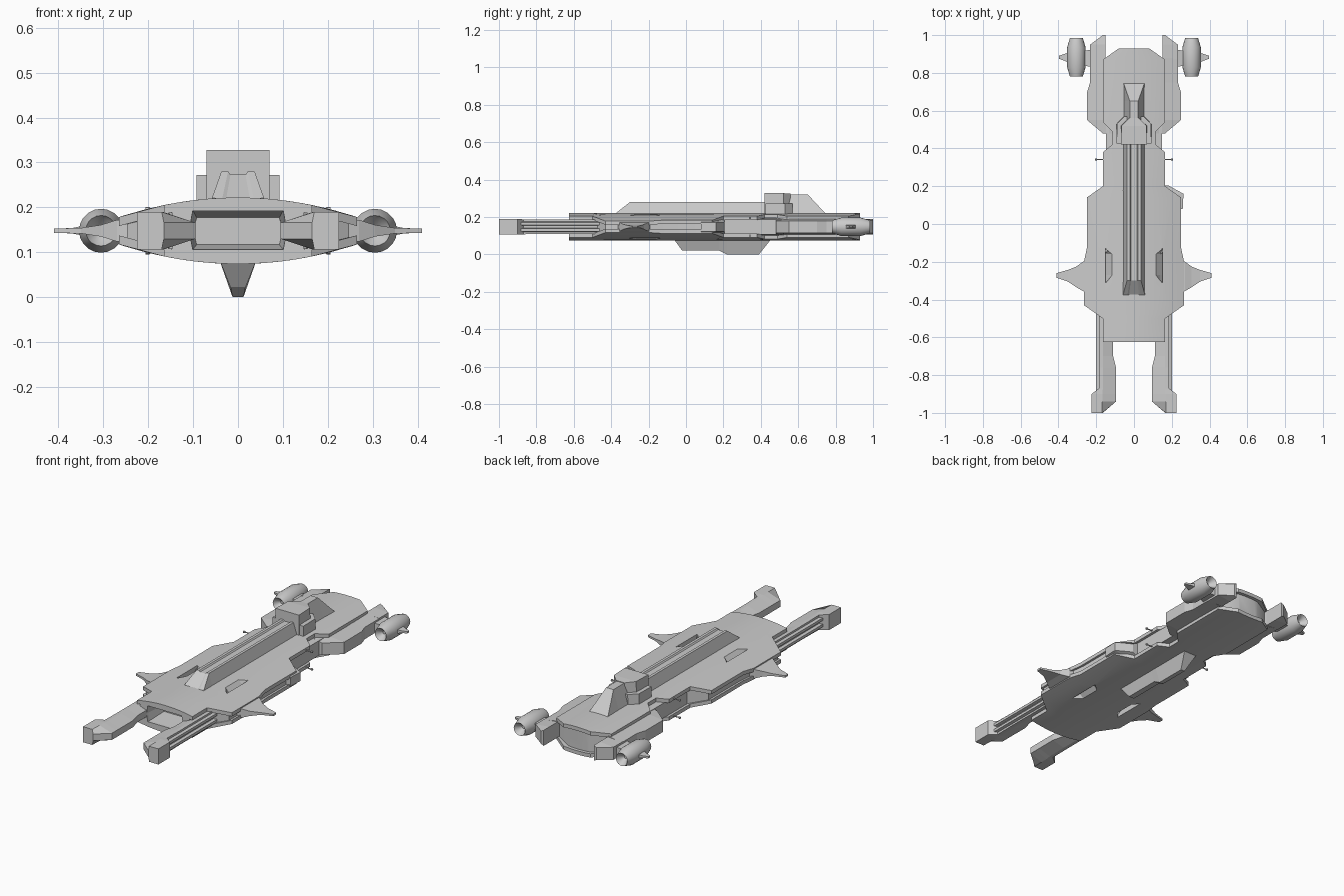
import bpy, bmesh, math

if "Cube" in bpy.data.objects:
    bpy.data.objects.remove(bpy.data.objects["Cube"], do_unlink=True)

MID = 0.148  # height of the horizontal symmetry plane

grey = bpy.data.materials.new("hull_grey")
grey.use_nodes = True
grey.diffuse_color = (0.6, 0.6, 0.6, 1)
grey.node_tree.nodes["Principled BSDF"].inputs["Base Color"].default_value = (0.6, 0.6, 0.6, 1)


def loft(name, rings, mirror=False, smooth=False):
    """Skin a closed solid through rings with equal point counts."""
    bm = bmesh.new()
    vs = [[bm.verts.new(p) for p in ring] for ring in rings]
    n = len(vs[0])
    for a, b in zip(vs, vs[1:]):
        for i in range(n):
            j = (i + 1) % n
            bm.faces.new((a[i], a[j], b[j], b[i]))
    bm.faces.new(vs[0])
    bm.faces.new(vs[-1])
    bmesh.ops.recalc_face_normals(bm, faces=bm.faces)
    me = bpy.data.meshes.new(name)
    bm.to_mesh(me)
    bm.free()
    me.materials.append(grey)
    ob = bpy.data.objects.new(name, me)
    bpy.context.collection.objects.link(ob)
    if mirror:
        ob.modifiers.new("mirror", "MIRROR")
    if smooth:
        bpy.ops.object.select_all(action="DESELECT")
        ob.select_set(True)
        bpy.context.view_layer.objects.active = ob
        bpy.ops.object.shade_smooth_by_angle(angle=math.radians(30))
    return ob


def slab(name, stations, h_in, h_out, mirror=True):
    """Stations (y, x_in, x_out) along y; half heights differ inside and out."""
    return loft(name, [[(a, y, MID - h_in), (b, y, MID - h_out),
                        (b, y, MID + h_out), (a, y, MID + h_in)]
                       for y, a, b in stations], mirror)


def blade(name, stations):
    """Stations (x, y0, y1, half height) running outwards along x."""
    return loft(name, [[(x, a, MID - h), (x, b, MID - h), (x, b, MID + h), (x, a, MID + h)]
                       for x, a, b, h in stations], True)


def ridge(name, stations, mirror=False):
    """Stations (y, z0, half width at z0, z1, half width at z1)."""
    return loft(name, [[(-w0, y, z0), (w0, y, z0), (w1, y, z1), (-w1, y, z1)]
                       for y, z0, w0, z1, w1 in stations], mirror)


def crown(x):
    return 0.074 - 0.62 * x * x


# Hull: curved upper and lower plates around an inset core
outline = [(-0.625, 0.165), (-0.5, 0.165), (-0.43, 0.265), (-0.2, 0.265), (-0.13, 0.25),
           (0.14, 0.25), (0.2, 0.165), (0.38, 0.165), (0.42, 0.115), (0.49, 0.115),
           (0.54, 0.165), (0.87, 0.165), (0.93, 0.08)]
STEPS = [i / 5 - 1 for i in range(11)]


def hull_layer(name, top, bottom, inset):
    rings = []
    for k, (y, w) in enumerate(outline):
        w -= inset
        if k == len(outline) - 1:
            y -= inset
        upper = [(w * t, y, MID + top(w * t)) for t in STEPS]
        lower = [(w * t, y, MID + bottom(w * t)) for t in reversed(STEPS)]
        rings.append(upper + lower)
    return loft(name, rings, smooth=True)


upper_plate = hull_layer("upper_hull_plate", crown, lambda x: crown(x) - 0.02, 0)
lower_plate = hull_layer("lower_hull_plate", lambda x: 0.02 - crown(x), lambda x: -crown(x), 0)
core = hull_layer("hull_core", lambda x: crown(x) - 0.015, lambda x: 0.015 - crown(x), 0.018)


def cut(target, cutter):
    mod = target.modifiers.new("cut", "BOOLEAN")
    mod.operation = "DIFFERENCE"
    mod.solver = "EXACT"
    mod.object = cutter
    cutter.hide_render = True
    cutter.hide_viewport = True
    cutter.display_type = "WIRE"


# Bow bay, tapering inwards
bay = loft("bow_bay_cutter", [[(-w, y, a), (w, y, a), (w + 0.008, y, MID), (w, y, b), (-w, y, b),
                               (-w - 0.008, y, MID)]
                              for y, w, a, b in ((-0.7, 0.105, 0.105, 0.194),
                                                 (-0.61, 0.1, 0.107, 0.192),
                                                 (-0.5, 0.092, 0.117, 0.177))])
cut(core, bay)

# Wedge shaped deck slots, above and below
for side in (-1, 1):
    for up, plate in ((1, upper_plate), (-1, lower_plate)):
        rings = []
        for y, x_in in ((-0.31, 0.147), (-0.27, 0.115), (-0.16, 0.115), (-0.13, 0.147)):
            rings.append([(side * x, y, MID + up * z) for x, z in
                          ((x_in, 0.066), (x_in, 0.09), (0.152, 0.09), (0.152, 0.028))])
        slot = loft("deck_slot_cutter", rings)
        cut(plate, slot)
        cut(core, slot)

# Dorsal spine with a grooved top
loft("dorsal_spine", [[(-0.06, y, 0.21), (0.06, y, 0.21), (w, y, z), (w * 0.6, y, z),
                       (w * 0.45, y, z - g), (-w * 0.45, y, z - g), (-w * 0.6, y, z), (-w, y, z)]
                      for y, w, z, g in ((-0.375, 0.058, 0.221, 0.0), (-0.3, 0.037, 0.28, 0.007),
                                         (0.45, 0.037, 0.28, 0.007))])

# Command tower, its shoulders and the tail fin behind it
ridge("tower", [(0.42, 0.21, 0.07, 0.328, 0.07), (0.52, 0.21, 0.07, 0.328, 0.066),
                (0.56, 0.21, 0.03, 0.325, 0.025)])
ridge("tower_shoulders", [(0.425, 0.21, 0.092, 0.272, 0.092), (0.53, 0.21, 0.092, 0.272, 0.09),
                          (0.57, 0.21, 0.055, 0.272, 0.05)])
ridge("tail_fin", [(0.53, 0.21, 0.055, 0.322, 0.022), (0.65, 0.21, 0.055, 0.322, 0.022),
                   (0.745, 0.21, 0.057, 0.22, 0.055)])

# Ventral keel, stepped and narrowing downwards
ridge("keel", [(-0.06, 0.085, 0.042, 0.075, 0.038), (-0.02, 0.085, 0.042, 0.02, 0.016),
               (0.18, 0.085, 0.042, 0.02, 0.016), (0.22, 0.085, 0.042, 0, 0.012),
               (0.39, 0.085, 0.042, 0, 0.012), (0.45, 0.085, 0.042, 0.075, 0.038)])

# Bow arms with hammer tips and outer rails
loft("bow_arm", [[(a, y, MID - 0.018), (m, y, MID - h), (b, y, MID - h),
                  (b, y, MID + h), (m, y, MID + h), (a, y, MID + 0.018)]
                 for y, a, m, b, h in ((-1, 0.165, 0.17, 0.225, 0.042),
                                       (-0.94, 0.095, 0.168, 0.225, 0.042),
                                       (-0.9, 0.095, 0.167, 0.225, 0.042),
                                       (-0.87, 0.095, 0.165, 0.185, 0.04),
                                       (-0.76, 0.095, 0.165, 0.185, 0.038),
                                       (-0.7, 0.11, 0.165, 0.185, 0.038),
                                       (-0.45, 0.11, 0.165, 0.185, 0.038))], True)
for name, z in (("upper_arm_rail", 0.165), ("lower_arm_rail", 0.131)):
    loft(name, [[(0.18, y, z - 0.012), (0.2, y, z - 0.007), (0.2, y, z + 0.007),
                 (0.18, y, z + 0.012)] for y in (-0.89, -0.45)], True)

# Side fins
blade("side_fin", [(0.24, -0.19, -0.365, 0.026), (0.27, -0.2, -0.355, 0.024),
                   (0.305, -0.225, -0.335, 0.013), (0.35, -0.243, -0.305, 0.006),
                   (0.41, -0.26, -0.285, 0.005)])

# Single sponson on one flank
slab("flank_sponson", [(0.08, 0.2, 0.258), (0.16, 0.15, 0.262), (0.205, 0.14, 0.18)],
     0.045, 0.024, False)

# Waist struts and stern blocks
slab("waist_strut", [(0.36, 0.09, 0.147), (0.56, 0.09, 0.147)], 0.045, 0.04)
slab("stern_block", [(0.48, 0.115, 0.165), (0.55, 0.115, 0.248), (0.7, 0.115, 0.248),
                     (0.75, 0.13, 0.232), (0.88, 0.15, 0.232)], 0.046, 0.032)
slab("stern_prong", [(0.87, 0.15, 0.232), (0.95, 0.15, 0.232), (1.0, 0.15, 0.165)], 0.042, 0.034)

# Engine pods with hollow ends, on pylons with outer fins
pod_profile = [(0.81, 0.008), (0.79, 0.028), (0.78, 0.034), (0.83, 0.049), (0.935, 0.049),
               (0.985, 0.034), (0.975, 0.028), (0.95, 0.008)]
loft("engine_pod", [[(0.305 + r * math.cos(i * math.tau / 20), y,
                      MID + r * math.sin(i * math.tau / 20)) for i in range(20)]
                    for y, r in pod_profile], True, True)
blade("engine_pylon", [(0.22, 0.83, 0.925, 0.025), (0.27, 0.84, 0.915, 0.018)])
blade("engine_fin", [(0.34, 0.85, 0.91, 0.012), (0.37, 0.865, 0.9, 0.006),
                     (0.398, 0.875, 0.89, 0.005)])

# Antenna rods with small end knobs
for name, z in (("upper_antenna", 0.195), ("lower_antenna", 0.101)):
    loft(name, [[(x, 0.342 + r * math.cos(i * math.tau / 8), z + r * math.sin(i * math.tau / 8))
                 for i in range(8)]
                for x, r in ((0.13, 0.003), (0.195, 0.003), (0.197, 0.006), (0.206, 0.006))], True)
